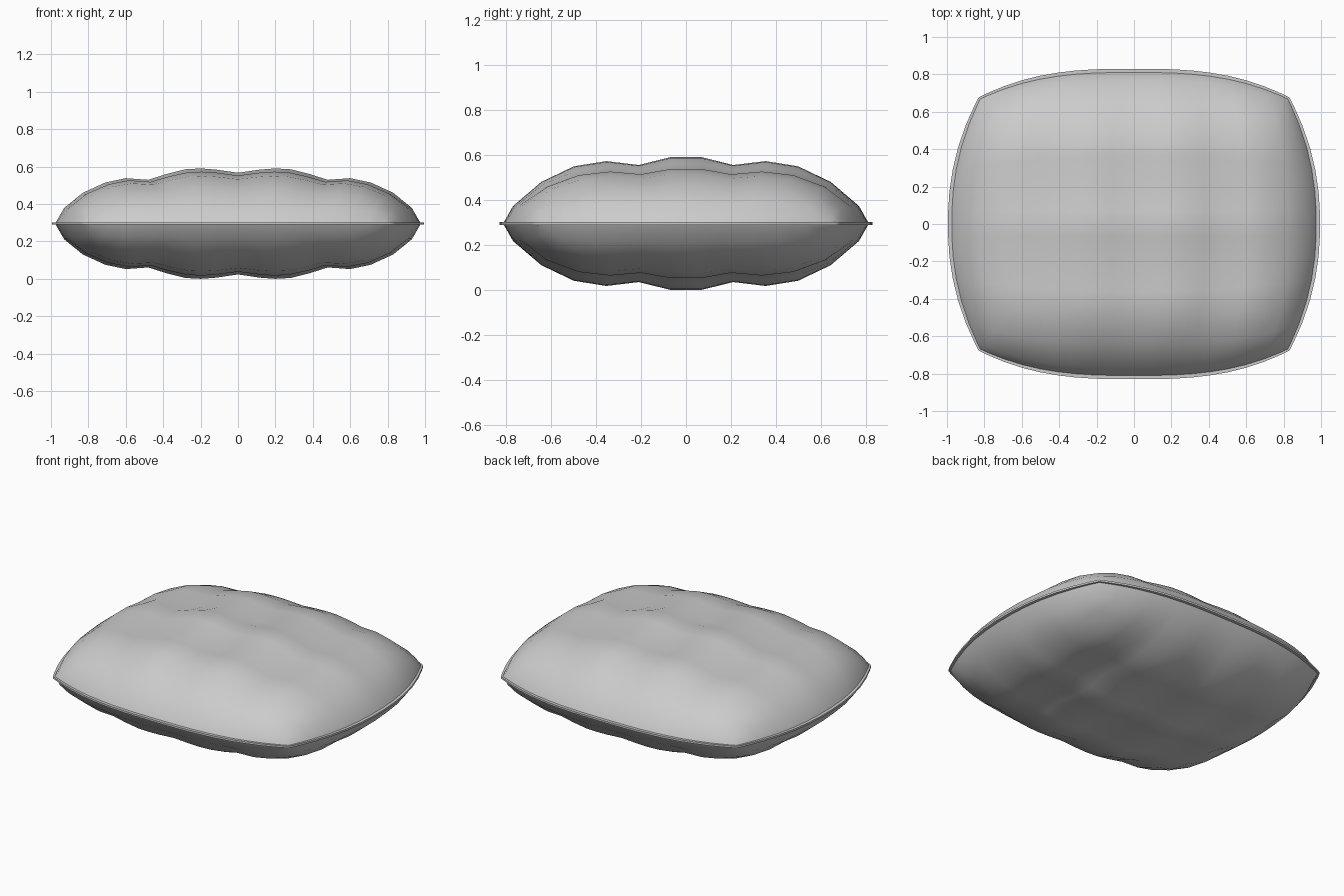
import bpy, bmesh, math

cube = bpy.data.objects.get("Cube")
if cube:
    bpy.data.objects.remove(cube, do_unlink=True)

MID, PUFF, LIP = 0.295, 0.289, 0.006

# Half profiles: (distance from centre, fullness); the last step is the flat seam lip
HALF_X = [(0, .92), (.12, .98), (.2, 1), (.28, .985), (.38, .9), (.48, .79), (.6, .82),
          (.71, .74), (.83, .55), (.93, .27), (.975, 0), (.995, 0)]
HALF_Y = [(.07, 1), (.21, .88), (.355, .94), (.5, .86), (.645, .62), (.77, .25),
          (.81, 0), (.83, 0)]


def mirrored(half):
    return [(-d, f) for d, f in reversed(half) if d > 0] + half


def fullness(a, b):
    # Soft blend of the two profiles that keeps the corners plump
    return a * b / (a + b - a * b) if a * b > 0 else 0


def place(x, y):
    # Pull the corners in to a rounded outline
    u, v = abs(x) / HALF_X[-1][0], abs(y) / HALF_Y[-1][0]
    return x * (1 - .165 * v ** 2.2), y * (1 - .185 * u ** 2.8)


fabric = bpy.data.materials.new("grey_fabric")
fabric.use_nodes = True
grey = (.6, .6, .6, 1)
fabric.diffuse_color = grey
bsdf = fabric.node_tree.nodes["Principled BSDF"]
bsdf.inputs["Base Color"].default_value = grey
bsdf.inputs["Roughness"].default_value = .8

# Two puffed panels
bm = bmesh.new()
cols, rows = mirrored(HALF_X), mirrored(HALF_Y)
for side in (1, -1):
    grid = [[bm.verts.new((*place(x, y), MID + side * (LIP + PUFF * fullness(fx, fy))))
             for y, fy in rows] for x, fx in cols]
    for i in range(len(cols) - 1):
        for j in range(len(rows) - 1):
            quad = [grid[i][j], grid[i + 1][j], grid[i + 1][j + 1], grid[i][j + 1]]
            bm.faces.new(quad if side > 0 else quad[::-1])

# Thin seam edge joining the panels
bmesh.ops.bridge_loops(bm, edges=[e for e in bm.edges if e.is_boundary])
bmesh.ops.recalc_face_normals(bm, faces=bm.faces)

mesh = bpy.data.meshes.new("pillow")
bm.to_mesh(mesh)
bm.free()
mesh.materials.append(fabric)
pillow = bpy.data.objects.new("pillow", mesh)
bpy.context.collection.objects.link(pillow)
bpy.context.view_layer.objects.active = pillow
pillow.select_set(True)
bpy.ops.object.shade_smooth_by_angle(angle=math.radians(40))
